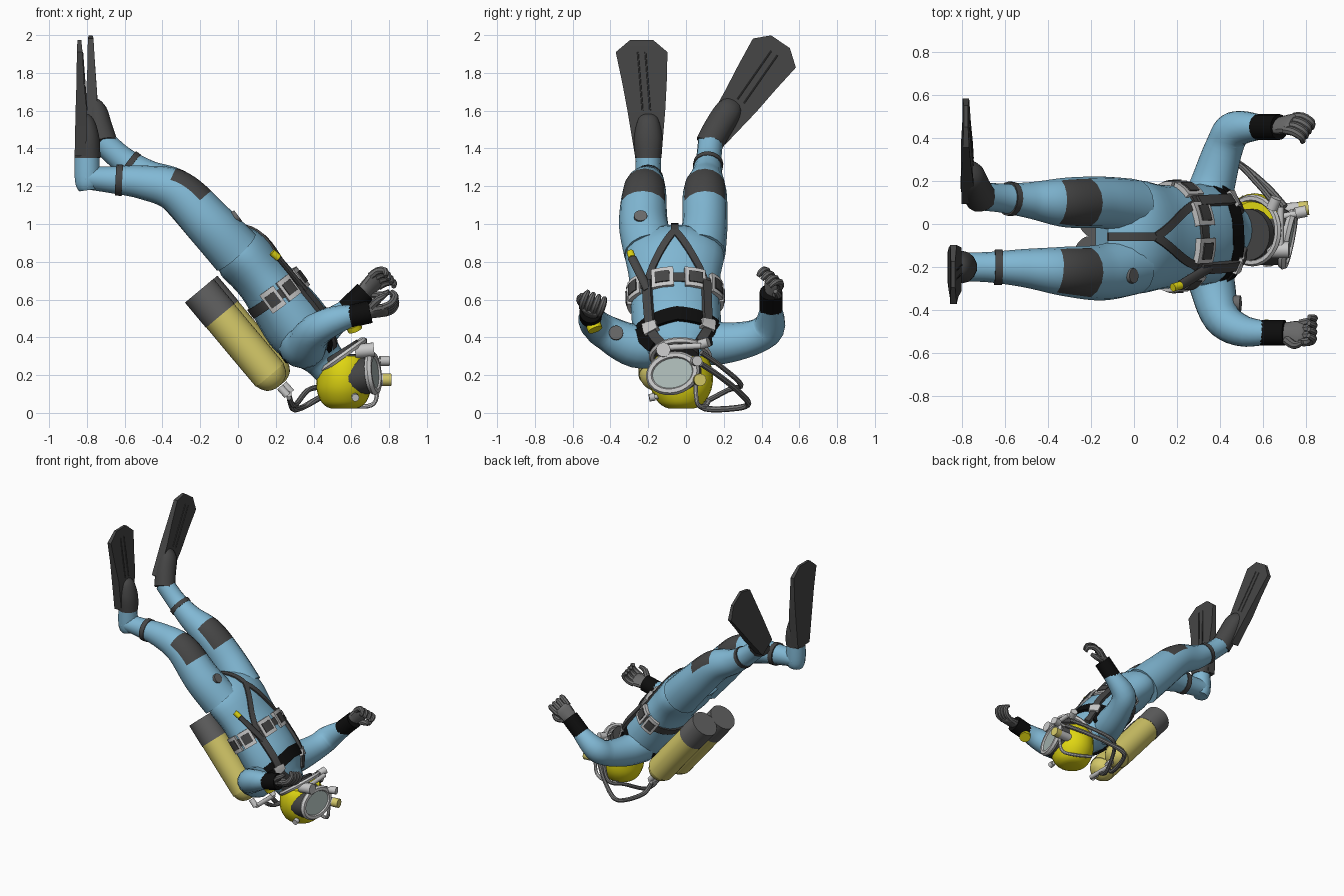
import bpy, bmesh, math
from mathutils import Vector as V

if "Cube" in bpy.data.objects:
    bpy.data.objects.remove(bpy.data.objects["Cube"])

def mat(name, *c):
    m = bpy.data.materials.new(name)
    m.diffuse_color = (*c, 1)
    m.use_nodes = True
    m.node_tree.nodes["Principled BSDF"].inputs["Base Color"].default_value = m.diffuse_color
    return m

BLUE, DARK = mat("suit blue", .22, .48, .66), mat("dark grey rubber", .06, .06, .06)
BLACK, GLOVE = mat("black", .004, .004, .004), mat("glove grey", .14, .14, .14)
CAP, HOSE = mat("tank boot grey", .12, .12, .12), mat("hose grey", .17, .17, .17)
TANK, YELLOW = mat("tank yellow", .66, .58, .14), mat("helmet yellow", .74, .67, .006)
METAL, GLASS = mat("light metal", .58, .58, .58), mat("glass", .42, .5, .48)
Y, Z = V((0, 1, 0)), V((0, 0, 1))

def skin(name, rings, m, closed=False, angle=35):
    """Joins rings of points into a closed surface."""
    bm = bmesh.new()
    vs = [[bm.verts.new(p) for p in r] for r in rings]
    n = len(vs[0])
    for i in range(len(vs) if closed else len(vs) - 1):
        a, b = vs[i], vs[(i + 1) % len(vs)]
        for k in range(n):
            bm.faces.new((a[k], a[(k + 1) % n], b[(k + 1) % n], b[k]))
    if not closed:
        bm.faces.new(vs[0])
        bm.faces.new(vs[-1])
    bmesh.ops.recalc_face_normals(bm, faces=bm.faces)
    me = bpy.data.meshes.new(name)
    bm.to_mesh(me)
    bm.free()
    ob = bpy.data.objects.new(name, me)
    bpy.context.collection.objects.link(ob)
    me.materials.append(m)
    bpy.ops.object.select_all(action='DESELECT')
    ob.select_set(True)
    bpy.context.view_layer.objects.active = ob
    bpy.ops.object.shade_smooth_by_angle(angle=math.radians(angle))
    return ob

def curve(pts, t):
    """Catmull-Rom value at t for tuples of any length."""
    i = max(0, min(int(t), len(pts) - 2))
    f = t - i
    p = [pts[max(0, min(j, len(pts) - 1))] for j in range(i - 1, i + 3)]
    return [.5 * (2 * b + (c - a) * f + (2 * a - 5 * b + 4 * c - d) * f * f
            + (3 * b - a - 3 * c + d) * f ** 3) for a, b, c, d in zip(*p)]

def frame(pts, t, side):
    c = curve(pts, t)
    d = V(curve(pts, min(t + .02, len(pts) - 1))[:3]) - V(curve(pts, max(t - .02, 0))[:3])
    d.normalize()
    u = (side - d * side.dot(d)).normalized()
    return V(c[:3]), u, d.cross(u), c[3], c[4]

def tube(name, pts, m, side=Y, n=14, sub=5):
    """Loft through (x, y, z, r1[, r2]) points; r1 runs along side."""
    pts = [tuple(p) + (p[3],) * (5 - len(p)) for p in pts]
    rings = []
    for i in range((len(pts) - 1) * sub + 1):
        c, u, v, r1, r2 = frame(pts, i / sub, side)
        rings.append([c + u * r1 * math.cos(math.tau * k / n) + v * r2 * math.sin(math.tau * k / n) for k in range(n)])
    return skin(name, rings, m)

def cyl(name, p, q, r, m, r2=None, side=None, n=16):
    side = side or (Y if abs((V(q) - V(p)).normalized().y) < .8 else Z)
    return tube(name, [(*p, r, r2 or r), (*q, r, r2 or r)], m, side, n, 1)

def ring(name, c, nrm, side, r1, r2, w, m):
    nrm = V(nrm).normalized()
    u = (side - nrm * side.dot(nrm)).normalized()
    rings = []
    for i in range(28):
        a = i * math.tau / 28
        o = u * math.cos(a) * r1 + nrm.cross(u) * math.sin(a) * r2
        rings.append([V(c) + o + o.normalized() * w * math.cos(k * math.tau / 6) + nrm * w * math.sin(k * math.tau / 6)
                      for k in range(6)])
    return skin(name, rings, m, True)

# torso, from crotch to neck
BODY = [(-.15, -.06, .92, .18, .07), (0, -.06, .85, .26, .15), (.14, -.06, .70, .24, .15), (.31, -.05, .47, .235, .178),
        (.39, -.04, .36, .22, .145), (.45, -.03, .29, .13, .11), (.51, -.03, .22, .10, .10)]
tube("torso", BODY, BLUE, n=20)

def strap(name, path, width, m, off=.008, sub=8):
    """Flat band on the torso through (place along the body, angle) points."""
    ps, rings = [], []
    for (t0, a0), (t1, a1) in zip(path, path[1:]):
        for i in range(sub + 1):
            a = math.radians(a0 + (a1 - a0) * i / sub)
            c, u, v, r1, r2 = frame(BODY, t0 + (t1 - t0) * i / sub, Y)
            p = c + u * r1 * math.cos(a) + v * r2 * math.sin(a)
            if not ps or (p - ps[-1][0]).length > .002:
                ps.append((p, (u * math.cos(a) / r1 + v * math.sin(a) / r2).normalized()))
    for i, (p, nr) in enumerate(ps):
        s = (ps[min(i + 1, len(ps) - 1)][0] - ps[max(i - 1, 0)][0]).cross(nr).normalized() * width / 2
        rings.append([p - s - nr * .012, p + s - nr * .012, p + s + nr * off, p - s + nr * off])
    return skin(name, rings, m)

strap("waist_belt", [(2.35, 0), (2.35, 360)], .055, DARK, sub=32)
strap("chest_band", [(3.6, 0), (3.3, 90), (3.6, 180), (3.6, 360)], .085, BLACK, .006, sub=12)
strap("crotch_strap", [(0, 90), (1.05, 90)], .04, DARK)
for nm, a, b in (("near", 128, 145), ("far", 48, 34)):
    strap(nm + "_hip_strap", [(1.05, 90), (2.35, a)], .04, DARK)
    strap(nm + "_armhole_band", [(3.5, b), (4.6, b)], .07, BLACK, .016)
    strap(nm + "_shoulder_strap", [(2.35, a), (4.3, a), (4.8, a)], .05, DARK, .02)
    strap(nm + "_shoulder_buckle", [(3.5, a), (4.0, a)], .08, METAL, .026)
for i, a in enumerate((188, 153, 106, 64, 25, -8)):
    strap(f"belt_buckle_{i}", [(2.35, a - 14), (2.35, a + 14)], .12, METAL, .02)
    strap(f"belt_buckle_pad_{i}", [(2.35, a - 9), (2.35, a + 9)], .07, DARK, .026)

# legs, with knee pads on the front faces of the rings round the knee
legs = {"near": [(-.01, -.19, .85, .14, .14), (-.15, -.225, 1.0, .13, .13), (-.32, -.22, 1.17, .115, .115),
                 (-.5, -.205, 1.22, .09, .09), (-.68, -.2, 1.235, .07, .07), (-.81, -.2, 1.245, .068, .06)],
        "far": [(-.01, .08, .85, .13, .14), (-.15, .1, 1.0, .12, .13), (-.32, .1, 1.17, .115, .115),
                (-.48, .11, 1.25, .085, .09), (-.61, .12, 1.34, .068, .07), (-.72, .13, 1.44, .066, .066)]}
for nm, pts in legs.items():
    ob = tube(nm + "_leg", pts, BLUE, n=16, sub=8)
    ob.data.materials.append(DARK)
    for f in ob.data.polygons:
        if 1.5 <= f.index // 16 / 8 < 2.25 and 9 <= f.index % 16 <= 14:
            f.material_index = 1
    cyl(nm + "_ankle_band", curve(pts, 3.6)[:3], curve(pts, 3.8)[:3], curve(pts, 3.7)[3] + .008, DARK)
tube("near_heel", [(-.79, -.2, 1.18, .05), (-.797, -.2, 1.23, .068), (-.8, -.2, 1.38, .066)], BLUE)
cyl("thigh_disc", (-.06, -.24, 1.0), (.0, -.24, 1.045), .035, GLOVE)

# foot pockets and fins
tube("near_foot_pocket", [(-.797, -.2, 1.35, .07, .07), (-.797, -.2, 1.45, .075, .065),
                          (-.81, -.2, 1.54, .06, .05), (-.83, -.2, 1.57, .04, .02)], DARK)
tube("far_foot_pocket", [(-.71, .12, 1.42, .072, .075), (-.735, .17, 1.51, .075, .07),
                         (-.75, .225, 1.6, .07, .055), (-.775, .255, 1.65, .045, .02)], DARK, V((0, .83, -.56)))

def fin(name, pts, side):
    """Blade through (x, y, z, half width, half thickness)."""
    s, x = V(side), V((1, 0, 0))
    skin(name, [[V(p[:3]) + s * p[3] * i + x * p[4] * j for i, j in ((-1, -1), (1, -1), (1, 1), (-1, 1))]
                for p in pts], DARK, angle=20)
    for k in (-.02, .02):
        a, b = [V(pts[i][:3]) + s * k + x * pts[i][4] for i in (1, 3)]
        cyl(f"{name}_rib_{'a' if k < 0 else 'b'}", a, b, .004, DARK, n=6)

fin("near_fin", [(-.835, -.2, 1.36, .07, .03), (-.83, -.21, 1.6, .1, .03), (-.835, -.22, 1.75, .118, .02),
                 (-.838, -.235, 1.91, .137, .015), (-.84, -.235, 1.975, .06, .01)], (0, 1, 0))
fin("far_fin", [(-.77, .15, 1.46, .07, .03), (-.775, .29, 1.65, .1, .028), (-.777, .375, 1.775, .118, .02),
                (-.78, .468, 1.905, .137, .015), (-.78, .5, 1.965, .06, .01)], (0, .83, -.56))

# arms, cuffs and gloves
tube("near_arm", [(.33, -.13, .37, .13, .12), (.36, -.27, .355, .115, .11), (.405, -.43, .43, .092, .09),
                  (.5, -.495, .485, .078, .075), (.62, -.505, .52, .055, .055)], BLUE, Z)
tube("far_arm", [(.33, .06, .38, .13, .12), (.37, .2, .37, .11, .105), (.42, .36, .4, .092, .09),
                 (.47, .44, .455, .085, .085), (.6, .45, .56, .055, .055)], BLUE, Z)
cyl("near_cuff", (.59, -.505, .51), (.7, -.505, .535), .06, BLACK)
cyl("far_cuff", (.575, .45, .545), (.675, .45, .64), .06, BLACK)
cyl("wrist_gauge", (.61, -.49, .465), (.62, -.48, .44), .04, YELLOW)
cyl("elbow_patch", (.46, -.37, .42), (.495, -.37, .425), .038, GLOVE)

def glove(name, o, d, c):
    """Hand from wrist o along d, with fingers curling to c."""
    o, d, c = V(o), V(d).normalized(), V(c)
    c = (c - d * c.dot(d)).normalized()
    s = d.cross(c)
    def at(i, j, k, r, q=None):
        return (*(o + d * i + s * j + c * k), r, q or r)
    tube(name + "_palm", [at(-.02, 0, 0, .04, .035), at(.03, 0, 0, .055, .032), at(.09, 0, 0, .06, .027),
                          at(.105, 0, 0, .045, .018)], GLOVE, s, 12, 3)
    for n in range(4):
        j = (n - 1.5) * .031
        tube(f"{name}_finger_{n}", [at(.08, j, 0, .02), at(.125, j * 1.1, .015, .02), at(.15, j * 1.1, .055, .018),
                                    at(.13, j, .085, .012)], GLOVE, s, 8, 3)
    tube(name + "_thumb", [at(.02, .04, .01, .022), at(.06, .075, .035, .02), at(.1, .07, .06, .012)], GLOVE, c, 8, 3)

glove("near_hand", (.69, -.505, .535), (1, 0, .1), (0, .35, .9))
glove("far_hand", (.665, .455, .64), (.71, .15, .7), (.5, -.6, -.3))

# twin tanks with grey boots and valves
P, Q = V((-.195, -.06, .655)), V((.232, -.06, .145))
for nm, o in (("near", V((-.01, -.095, -.008))), ("far", V((.01, .095, .008)))):
    p, q = P + o, Q + o
    tube(nm + "_tank", [(*p.lerp(q, f), r) for f, r in ((.2, .097), (.82, .097), (.87, .094), (.92, .083), (.965, .06),
                                                        (.99, .02))], TANK, n=24, sub=3)
    cyl(nm + "_tank_boot", p, p.lerp(q, .26), .099, CAP, n=24)
    cyl(nm + "_valve", q, q + V((.04, 0, -.045)), .02, METAL)
cyl("manifold", (.268, -.16, .1), (.268, .05, .1), .016, METAL)

# breathing hoses
for nm, m, pts, r in (
        ("lower_hose", HOSE, [(.27, .03, .09), (.29, .1, .024), (.33, .26, .025), (.38, .33, .05), (.5, .27, .12),
                              (.62, .17, .2), (.7, .08, .26)], .016),
        ("upper_hose", HOSE, [(.27, -.05, .08), (.3, .05, .04), (.37, .22, .12), (.46, .29, .15), (.58, .18, .25),
                              (.66, .08, .32)], .014),
        ("helmet_pipe", METAL, [(.5, .12, .06), (.62, .1, .035), (.72, .06, .05), (.74, .05, .15)], .012)):
    tube(nm, [(*p, r) for p in pts], m, Z, 8)

# helmet, lofted straight up
tube("helmet", [(.56, -.025, z, a, b) for z, a, b in (
    (.022, .06, .06), (.032, .09, .09), (.06, .125, .12), (.12, .158, .143), (.19, .168, .145), (.26, .155, .14),
    (.3, .13, .125))], YELLOW, n=24, sub=4)
ring("neck_clamp", (.55, -.03, .3), (-.58, 0, .82), Y, .15, .145, .017, METAL)
cyl("neck_seal", (.55, -.05, .29), (.528, -.05, .325), .12, DARK, .12, n=24)
face, n, slant = V((.715, -.07, .21)), V((.95, -.2, .12)).normalized(), V((0, 1, .2))
tube("faceplate_hood", [(*(face - n * .15), .15, .115), (*(face - n * .06), .14, .11), (*face, .12, .092)],
     DARK, slant, 24, 2)
cyl("faceplate_glass", face, face + n * .008, .118, GLASS, .09, slant, 28)
ring("faceplate_frame", face, n, slant, .125, .095, .021, METAL)

# helmet fittings
for nm, p, q, r, m in (
        ("side_regulator", (.64, .06, .18), (.77, .07, .175), .032, METAL),
        ("regulator_button", (.765, .07, .175), (.81, .075, .175), .033, TANK),
        ("top_lamp", (.62, -.12, .325), (.72, -.12, .335), .038, METAL),
        ("front_knob_stem", (.66, .03, .28), (.77, .05, .275), .015, METAL),
        ("front_knob", (.75, .05, .275), (.8, .06, .275), .027, METAL),
        ("low_knob_stem", (.6, -.08, .1), (.62, -.19, .08), .013, METAL),
        ("low_knob", (.62, -.165, .085), (.622, -.195, .08), .02, METAL),
        ("clamp_bar", (.68, -.12, .345), (.68, .08, .355), .016, METAL),
        ("clamp_knob", (.64, .07, .36), (.66, .12, .375), .026, METAL)):
    cyl(nm, p, q, r, m)

# knife on the belt
cyl("knife_sheath", (.215, -.285, .82), (.355, -.2, .65), .024, DARK, .015)
cyl("knife_handle", (.18, -.295, .85), (.215, -.285, .82), .019, YELLOW)
